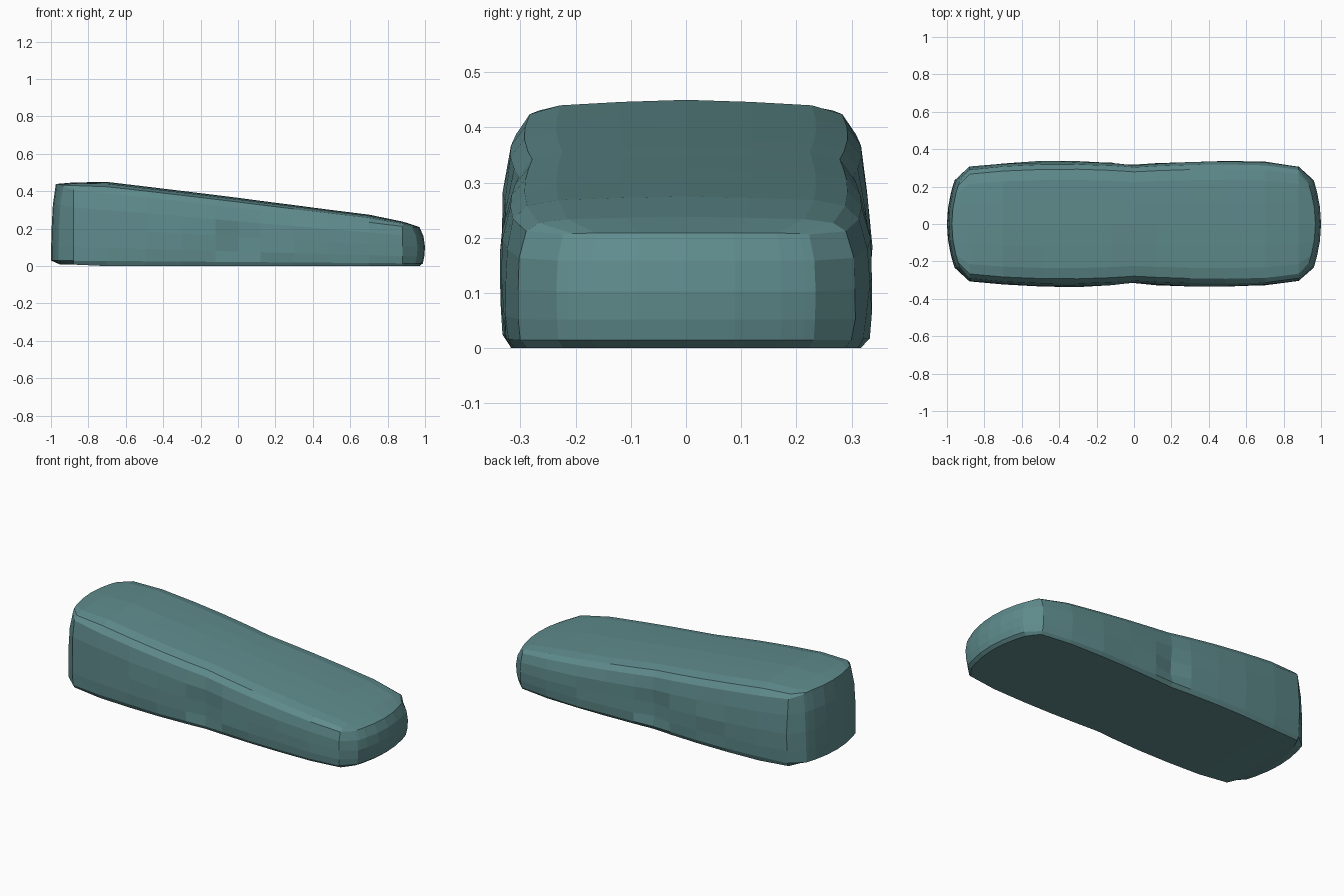
import bpy
import bmesh
import random

default = bpy.data.objects.get("Cube")
if default:
    bpy.data.objects.remove(default, do_unlink=True)

random.seed(4)

# Lengthwise stations, half widths, side edge heights and crown rise
STATIONS = [-0.96, -0.88, -0.7, -0.49, -0.3, -0.12, 0, 0.12, 0.3, 0.49, 0.7, 0.88, 0.96]
HALF = [0.235, 0.305, 0.324, 0.334, 0.335, 0.328, 0.319, 0.326, 0.333, 0.335, 0.33, 0.305, 0.235]
EDGE = [0.425, 0.408, 0.388, 0.367, 0.346, 0.325, 0.311, 0.297, 0.277, 0.256, 0.234, 0.212, 0.206]
RISE = [0.014, 0.039, 0.062, 0.058, 0.056, 0.055, 0.054, 0.052, 0.049, 0.045, 0.041, 0.026, 0.003]

# Rows across the width, with the share of the crown reached on each
ROWS = [-1, -0.92, -0.74, -0.38, 0, 0.38, 0.74, 0.92, 1]
CROWN = [0, 0.58, 0.84, 0.94, 1, 0.94, 0.84, 0.58, 0]

# Levels up the sides: height share, width factor, left and right end inset
LEVELS = [
    (0.0, 0.945, 0.05, 0.03),
    (0.07, 0.985, 0.0, 0.012),
    (0.25, 0.995, 0.001, 0.004),
    (0.5, 1.0, 0.004, 0.0),
    (0.77, 0.99, 0.01, 0.008),
    (1.0, 0.95, 0.026, 0.03),
]
NI, NJ, NK = len(STATIONS) - 1, len(ROWS) - 1, len(LEVELS) - 1


def position(i, j, k):
    """Place one point of the box grid on the rounded wedge."""
    share, width, left, right = LEVELS[k]
    x, v = STATIONS[i], ROWS[j]
    y = v * HALF[i] * width
    z = EDGE[i] * share
    if k == NK:
        z += RISE[i] * CROWN[j]
    if i in (0, NI):
        # Bowed ends
        bow = 0.04 * (1 - v * v)
        x = -0.96 - bow + left if i == 0 else 0.96 + bow - right
    elif j in (0, NJ) and 0 < k < NK:
        # Uneven sides with a shallow dent near the middle
        y += random.uniform(-0.004, 0.004)
        if abs(x) < 0.05 and k in (2, 3):
            y -= 0.014 * v
    if k == 0 and i < 2:
        z += 0.008
    return x, y, z


# Wedge block: outer skin of a deformed box grid
bm = bmesh.new()
points = {}


def vert(*key):
    if key not in points:
        points[key] = bm.verts.new(position(*key))
    return points[key]


def skin(na, nb, place):
    for a in range(na):
        for b in range(nb):
            bm.faces.new([vert(*place(a + da, b + db))
                          for da, db in ((0, 0), (1, 0), (1, 1), (0, 1))])


for k in (0, NK):
    skin(NI, NJ, lambda a, b: (a, b, k))
for j in (0, NJ):
    skin(NI, NK, lambda a, b: (a, j, b))
for i in (0, NI):
    skin(NJ, NK, lambda a, b: (i, a, b))
bmesh.ops.recalc_face_normals(bm, faces=bm.faces[:])

mesh = bpy.data.meshes.new("wedge_block")
bm.to_mesh(mesh)
bm.free()
block = bpy.data.objects.new("wedge_block", mesh)
bpy.context.collection.objects.link(block)

# Muted teal stone
teal = bpy.data.materials.new("muted_teal")
teal.use_nodes = True
colour = (0.115, 0.26, 0.265, 1)
teal.diffuse_color = colour
teal.node_tree.nodes["Principled BSDF"].inputs["Base Color"].default_value = colour
mesh.materials.append(teal)
